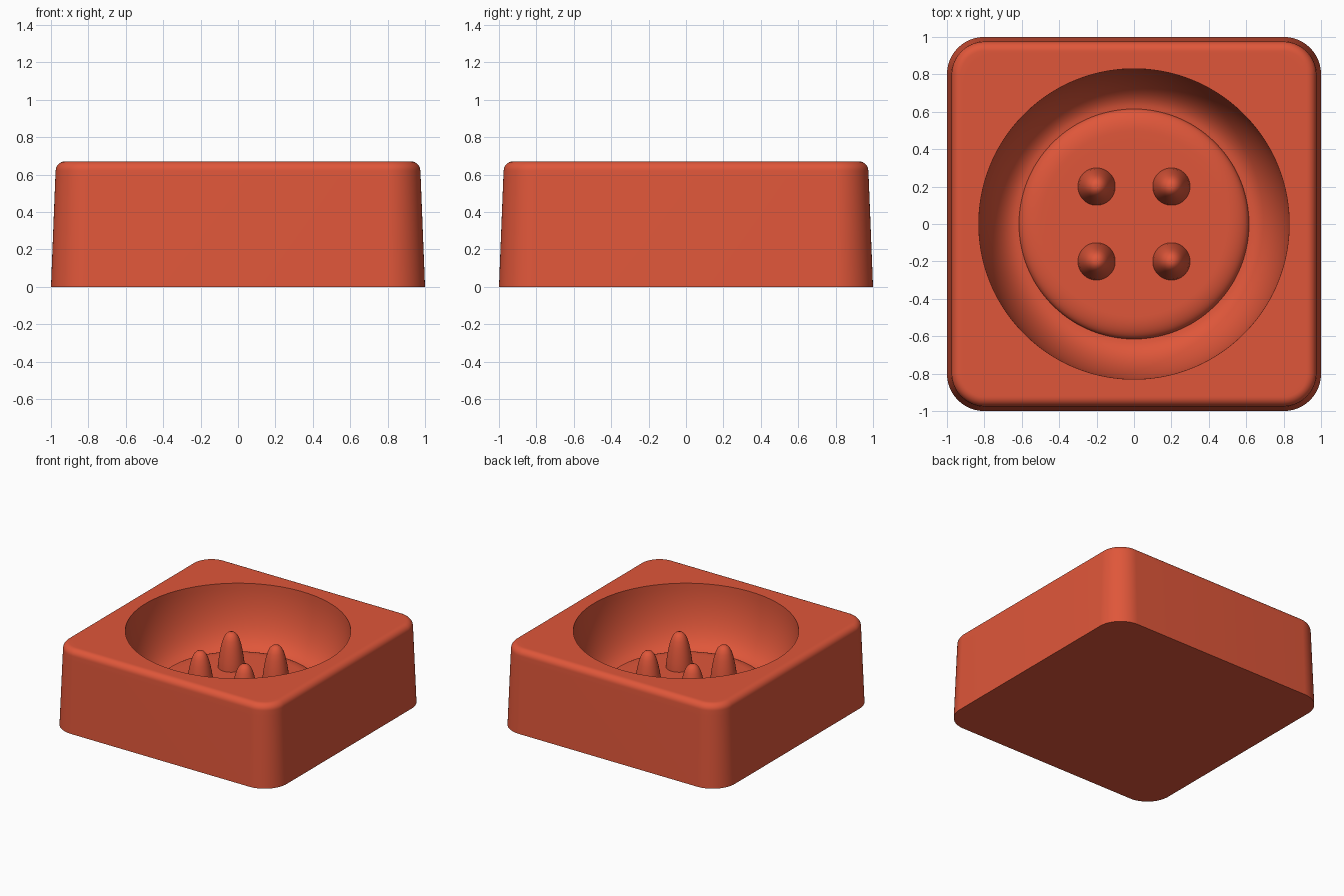
import bpy, bmesh
from math import sin, cos, pi, radians

cube = bpy.data.objects.get("Cube")
if cube:
    bpy.data.objects.remove(cube, do_unlink=True)

# Single glazed colour
glaze = bpy.data.materials.new("terracotta_red")
glaze.use_nodes = True
colour = (0.74, 0.094, 0.042, 1)
glaze.diffuse_color = colour
glaze.node_tree.nodes["Principled BSDF"].inputs["Base Color"].default_value = colour

N = 128
TOP, CREASE, FLOOR = 0.67, 0.19, 0.25


def ring(half, corner, z, n=N):
    """Rounded square loop; a circle when corner equals half."""
    pts = []
    c = half - corner
    for i in range(n):
        a = 2 * pi * (i + 0.5) / n
        sx = 1 if cos(a) > 0 else -1
        sy = 1 if sin(a) > 0 else -1
        pts.append((sx * c + corner * cos(a), sy * c + corner * sin(a), z))
    return pts


def loft(name, rings, location=(0, 0, 0)):
    """Skin a stack of loops and cap both ends."""
    bm = bmesh.new()
    loops = [[bm.verts.new(p) for p in r] for r in rings]
    for low, high in zip(loops, loops[1:]):
        n = len(low)
        for i in range(n):
            j = (i + 1) % n
            bm.faces.new((low[i], low[j], high[j], high[i]))
    bm.faces.new(loops[0][::-1])
    bm.faces.new(loops[-1])
    mesh = bpy.data.meshes.new(name)
    bm.to_mesh(mesh)
    bm.free()
    obj = bpy.data.objects.new(name, mesh)
    obj.location = location
    mesh.materials.append(glaze)
    bpy.context.collection.objects.link(obj)
    bpy.ops.object.select_all(action="DESELECT")
    obj.select_set(True)
    bpy.context.view_layer.objects.active = obj
    bpy.ops.object.shade_smooth_by_angle(angle=radians(32))
    return obj


# Tapered outer wall
rings = [ring(1.0, 0.2, 0), ring(0.977, 0.18, 0.58)]
# Rounded top rim
for k in range(9):
    a = pi / 2 * k / 8
    inset = 0.05 * (1 - cos(a))
    rings.append(ring(0.975 - inset, 0.178 - inset, TOP - 0.05 + 0.05 * sin(a)))
rings.append(ring(0.915, 0.17, TOP))
rings.append(ring(0.835, 0.835, TOP))
# Concave bowl wall curving down to the groove
for k in range(17):
    a = pi / 2 * k / 16
    r = 0.615 + 0.215 * cos(a)
    rings.append(ring(r, r, TOP - (TOP - CREASE) * sin(a)))
# Raised floor with a rounded edge
for k in range(1, 11):
    a = pi / 2 * k / 10
    r = 0.495 + 0.12 * cos(a)
    rings.append(ring(r, r, CREASE + (FLOOR - CREASE) * sin(a)))
rings.append(ring(0.45, 0.45, FLOOR))
loft("bowl_body", rings)

# Four bullet-shaped posts on the floor
profile = [(0.1, -0.02), (0.1, 0), (0.094, 0.06), (0.085, 0.12), (0.073, 0.18),
           (0.06, 0.225), (0.046, 0.255), (0.028, 0.274), (0.012, 0.28)]
for side, x in (("left", 0.2), ("right", -0.2)):
    for end, y in (("front", -0.2), ("back", 0.2)):
        loft(f"{end}_{side}_post", [ring(r, r, z, 40) for r, z in profile], (x, y, FLOOR))
